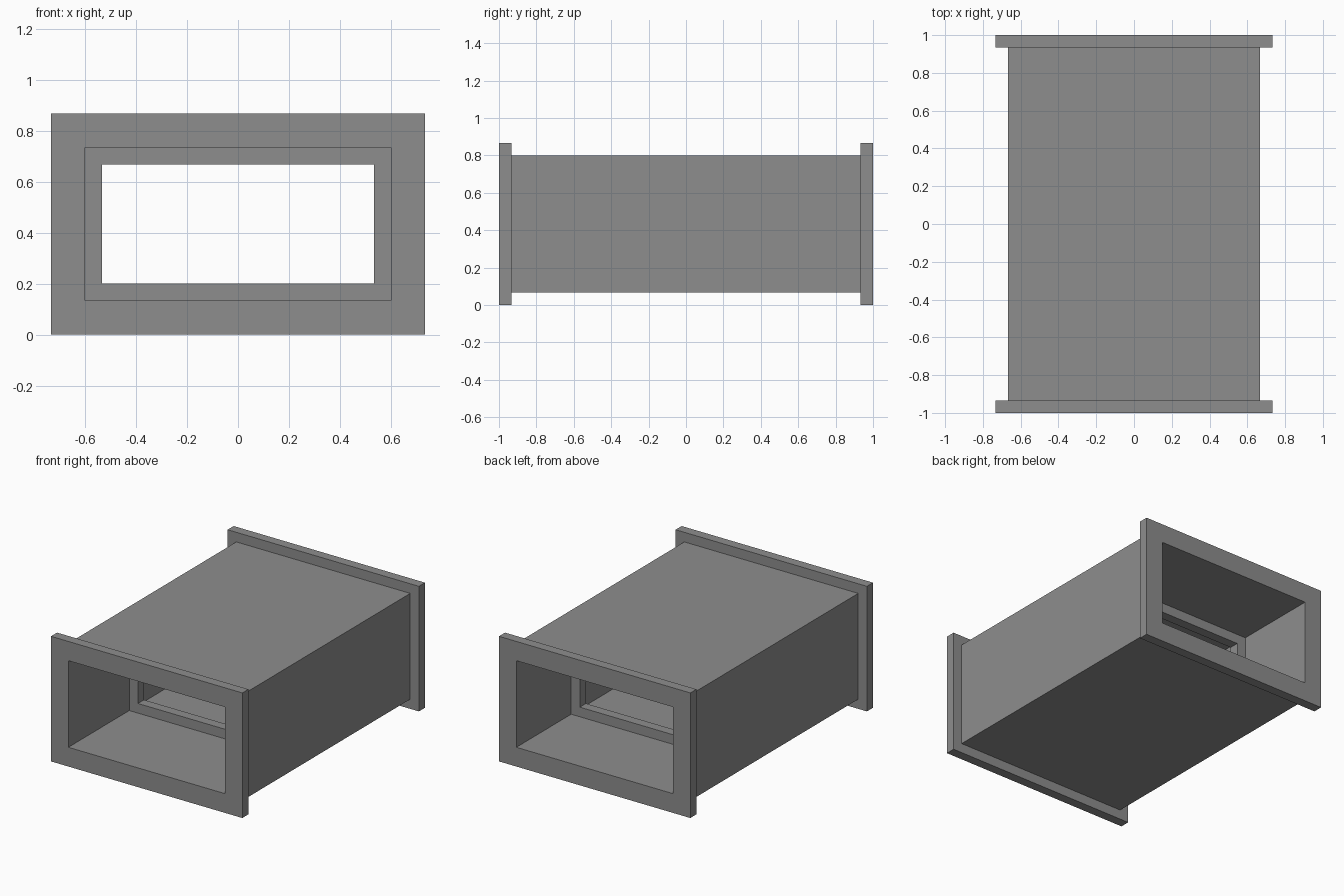
import bpy
import bmesh

cube = bpy.data.objects.get("Cube")
if cube:
    bpy.data.objects.remove(cube, do_unlink=True)

U = 1 / 15            # wall thickness, the module for every part
MID_Z = 6.5 * U       # height of the duct's centre line
ASPECT = 4.5 * U      # half width minus half height, same for every section

metal = bpy.data.materials.new("grey_metal")
metal.use_nodes = True
grey = (0.27, 0.27, 0.27, 1)
metal.diffuse_color = grey
metal.node_tree.nodes["Principled BSDF"].inputs["Base Color"].default_value = grey


def rectangular_sweep(name, profile):
    """Carry a closed (half width, y) profile around a rectangle with mitred corners."""
    bm = bmesh.new()
    loops = []
    for w, y in profile:
        h = w - ASPECT
        loops.append([bm.verts.new((sx * w, y, MID_Z + sz * h))
                      for sx, sz in ((-1, -1), (1, -1), (1, 1), (-1, 1))])
    for i, loop in enumerate(loops):
        following = loops[(i + 1) % len(loops)]
        for k in range(4):
            n = (k + 1) % 4
            bm.faces.new((loop[k], loop[n], following[n], following[k]))
    bmesh.ops.recalc_face_normals(bm, faces=bm.faces)
    mesh = bpy.data.meshes.new(name)
    bm.to_mesh(mesh)
    bm.free()
    mesh.materials.append(metal)
    obj = bpy.data.objects.new(name, mesh)
    bpy.context.collection.objects.link(obj)
    return obj


inner, outer, flange, lip = 9 * U, 10 * U, 11 * U, 8 * U

# Duct walls with a flange at each end
rectangular_sweep("duct_housing", [
    (inner, -1), (flange, -1), (flange, U - 1), (outer, U - 1),
    (outer, 1 - U), (flange, 1 - U), (flange, 1), (inner, 1)])

# Retaining lips inside the duct
for name, y in (("front_inner_lip", -5 * U), ("back_inner_lip", 5 * U)):
    rectangular_sweep(name, [(lip, y), (inner, y), (inner, y + U), (lip, y + U)])
